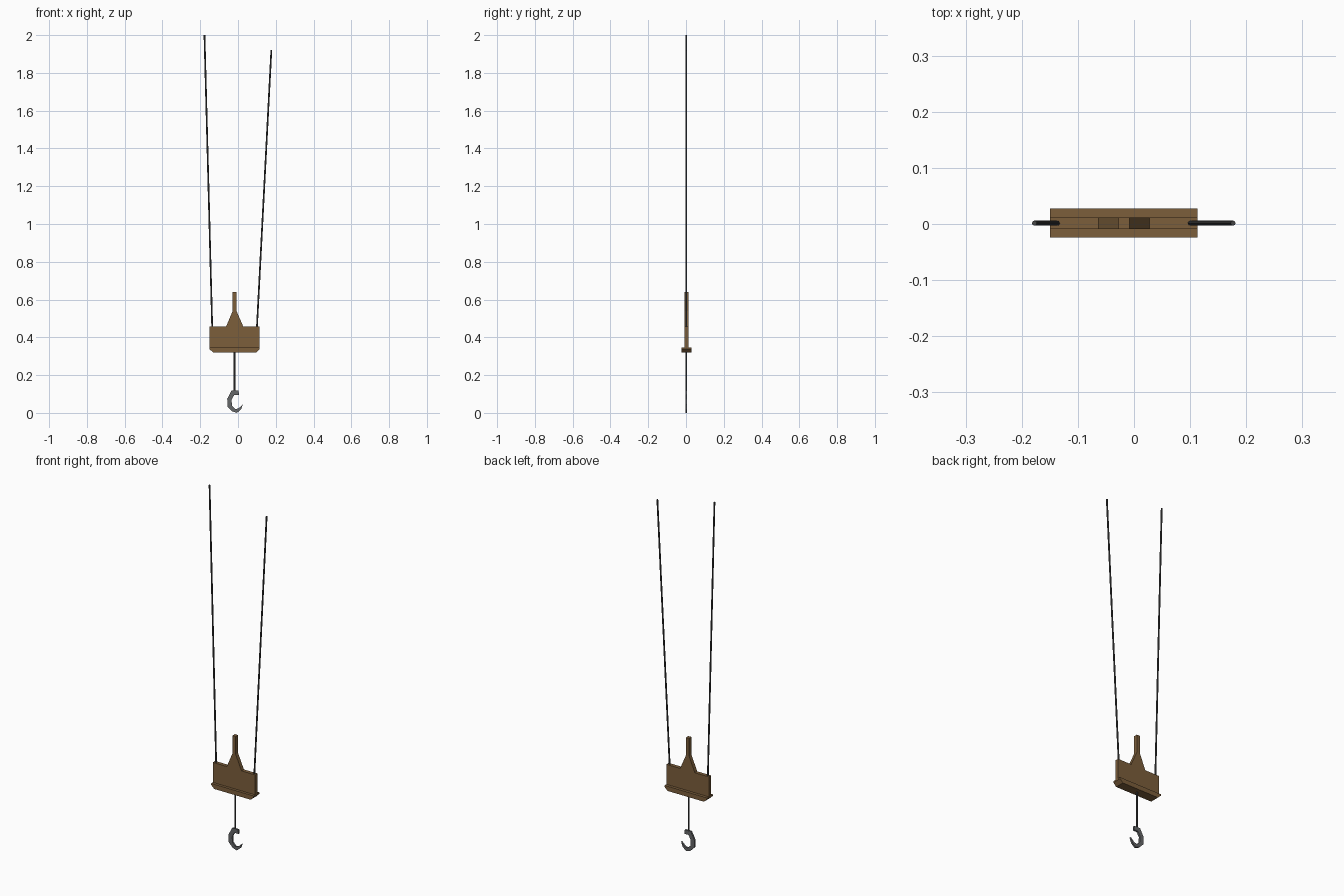
import bpy, bmesh
from mathutils import Vector

if "Cube" in bpy.data.objects:
    bpy.data.objects.remove(bpy.data.objects["Cube"])

YC = 0.0015  # centre plane of the whole assembly


def material(name, rgb):
    m = bpy.data.materials.new(name)
    m.diffuse_color = (*rgb, 1)
    m.use_nodes = True
    m.node_tree.nodes["Principled BSDF"].inputs["Base Color"].default_value = m.diffuse_color
    return m


BROWN = material("brown_paint", (0.20, 0.112, 0.044))
CABLE = material("dark_cable", (0.06, 0.06, 0.06))
STEEL = material("grey_steel", (0.13, 0.135, 0.14))


def finish(name, bm, mat):
    bmesh.ops.recalc_face_normals(bm, faces=bm.faces)
    me = bpy.data.meshes.new(name)
    bm.to_mesh(me)
    bm.free()
    me.materials.append(mat)
    ob = bpy.data.objects.new(name, me)
    bpy.context.collection.objects.link(ob)
    return ob


def plate(name, profile, depth, mat, yc=YC):
    """Extrude an x-z outline along y."""
    bm = bmesh.new()
    f = bm.faces.new([bm.verts.new((x, yc - depth / 2, z)) for x, z in profile])
    r = bmesh.ops.extrude_face_region(bm, geom=[f])
    moved = [v for v in r["geom"] if isinstance(v, bmesh.types.BMVert)]
    bmesh.ops.translate(bm, verts=moved, vec=(0, depth, 0))
    return finish(name, bm, mat)


def cable(name, a, b, radius=0.0045):
    """Straight six-sided cable from a to b (x, z)."""
    a, b = Vector((a[0], YC, a[1])), Vector((b[0], YC, b[1]))
    bm = bmesh.new()
    bmesh.ops.create_cone(bm, cap_ends=True, segments=8, radius1=radius,
                          radius2=radius, depth=(b - a).length)
    rot = Vector((0, 0, 1)).rotation_difference(b - a).to_matrix()
    bmesh.ops.rotate(bm, verts=bm.verts, cent=(0, 0, 0), matrix=rot)
    bmesh.ops.translate(bm, verts=bm.verts, vec=(a + b) / 2)
    return finish(name, bm, CABLE)


# Body plate with the tapered neck and post
plate("block_body", [
    (-0.150, 0.34), (0.113, 0.34), (0.113, 0.457), (0.028, 0.457),
    (-0.008, 0.54), (-0.008, 0.64), (-0.028, 0.64), (-0.028, 0.54),
    (-0.063, 0.457), (-0.150, 0.457)], 0.021, BROWN)

# Wider foot with slanted ends
plate("block_foot", [
    (-0.150, 0.345), (-0.150, 0.337), (-0.131, 0.319), (0.095, 0.319),
    (0.113, 0.337), (0.113, 0.345)], 0.052, BROWN, 0.002)

# Two hoist cables and the hook cable
cable("left_cable", (-0.136, 0.43), (-0.1775, 2.0))
cable("right_cable", (0.099, 0.43), (0.1765, 1.92))
cable("hook_cable", (-0.018, 0.11), (-0.018, 0.33))

# Hook: flat C shape, open to the right
plate("hook", [
    (-0.034, 0.118), (0.003, 0.118), (0.005, 0.095), (-0.020, 0.095),
    (-0.034, 0.070), (-0.032, 0.038), (-0.014, 0.020), (0.003, 0.024),
    (0.026, 0.045), (0.016, 0.018), (-0.006, 0.0), (-0.030, 0.008),
    (-0.056, 0.034), (-0.057, 0.075)], 0.010, STEEL)
